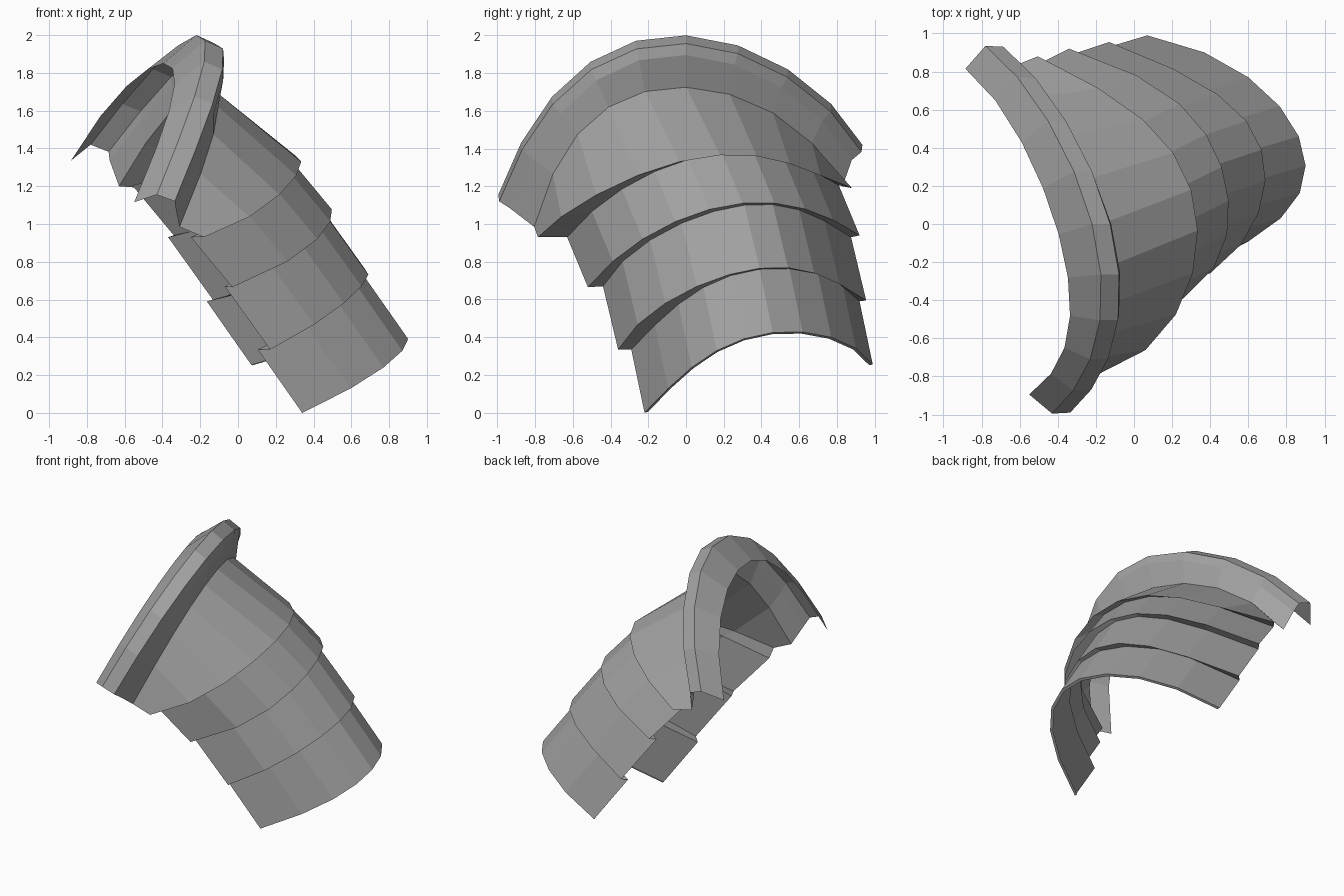
import bpy
import bmesh
from mathutils import Vector

cube = bpy.data.objects.get("Cube")
if cube:
    bpy.data.objects.remove(cube, do_unlink=True)

# Single steel colour
steel = bpy.data.materials.new("grey_steel")
steel.use_nodes = True
colour = (0.36, 0.36, 0.36, 1)
steel.diffuse_color = colour
steel.node_tree.nodes["Principled BSDF"].inputs["Base Color"].default_value = colour

COLUMNS = 10
KNOTS = (0, 2, 5, 7, 9)


def arch(*controls):
    """Smooth arch from front end over the crown to the back end, as ten points."""
    points = []
    for column in range(COLUMNS):
        point = Vector((0, 0, 0))
        for knot, control in zip(KNOTS, controls):
            weight = 1.0
            for other in KNOTS:
                if other != knot:
                    weight *= (column - other) / (knot - other)
            point += weight * Vector(control)
        points.append(point)
    return points


def shifted(ring, offset):
    return [point + Vector(offset) for point in ring]


def narrowed(ring, offset, width, height):
    """Copy of a rim arch, shrunk about the neck opening and moved."""
    base = 1.15
    return [Vector((p.x, p.y * width, base + (p.z - base) * height)) + Vector(offset)
            for p in ring]


def inset(ring, amount):
    """Copy of an arch pulled towards the middle of its open side."""
    middle = (ring[0] + ring[-1]) / 2
    return [point.lerp(middle, amount) for point in ring]


def shell(name, rings):
    """Faceted sheet running through the arches from the neck downwards."""
    bm = bmesh.new()
    rows = [[bm.verts.new(point) for point in ring] for ring in rings]
    for upper, lower in zip(rows, rows[1:]):
        for i in range(COLUMNS - 1):
            bm.faces.new((upper[i], lower[i], lower[i + 1], upper[i + 1]))
    mesh = bpy.data.meshes.new(name)
    bm.to_mesh(mesh)
    bm.free()
    mesh.materials.append(steel)
    obj = bpy.data.objects.new(name, mesh)
    bpy.context.collection.objects.link(obj)
    return obj


# Raised rim round the neck opening
opening = arch((-.55, -.895, 1.115), (-.365, -.65, 1.6), (-.395, -.055, 1.85),
               (-.59, .43, 1.73), (-.885, .815, 1.335))
crest = arch((-.43, -.995, 1.155), (-.23, -.71, 1.675), (-.22, 0, 2),
             (-.45, .54, 1.82), (-.78, .935, 1.42))
crest_edge = narrowed(crest, (.095, 0, -.035), .995, .99)
crest_foot = narrowed(crest, (.1, 0, -.07), .94, .96)
shoulder_top = arch((-.31, -.805, .985), (-.13, -.575, 1.475), (-.17, 0, 1.725),
                    (-.36, .46, 1.59), (-.63, .83, 1.2))

# Lower edges of the overlapping plates
shoulder_edge = arch((-.18, -.785, .93), (.22, -.475, 1.155), (.3, .18, 1.365),
                     (.045, .55, 1.32), (-.505, .88, 1.19))
upper_edge = arch((-.03, -.52, .665), (.42, -.23, .92), (.46, .3, 1.11),
                  (.24, .63, 1.08), (-.34, .92, .94))
middle_edge = arch((.17, -.36, .335), (.56, -.11, .58), (.67, .39, .765),
                   (.44, .68, .74), (-.13, .955, .595))
lower_edge = arch((.34, -.22, 0), (.77, .03, .24), (.865, .46, .425),
                  (.6, .77, .4), (.07, .99, .255))

# Tucked upper edges of the three arm plates
upper_top = shifted(upper_edge, (-.22, -.11, .265))
middle_top = shifted(middle_edge, (-.24, -.08, .335))
lower_top = shifted(lower_edge, (-.235, -.07, .335))

shell("neck_rim", [opening, crest, crest_edge, crest_foot, shoulder_top])
shell("shoulder_plate", [shoulder_top, shoulder_edge, upper_top])
shell("upper_arm_plate", [upper_top, upper_edge, middle_top])
shell("middle_arm_plate", [middle_top, middle_edge, lower_top])
shell("lower_arm_plate", [lower_top, lower_edge, inset(lower_edge, .03)])
